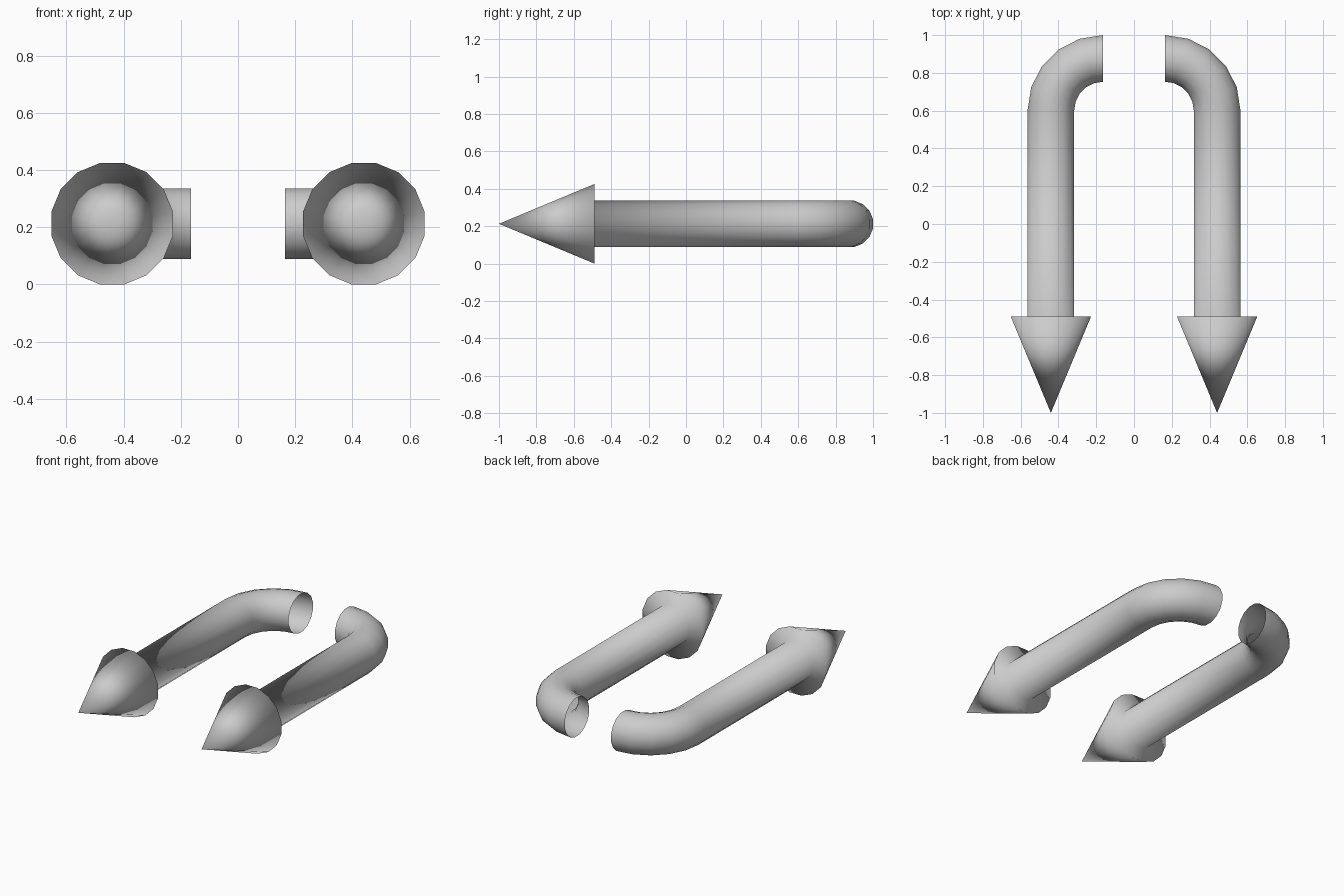
import bpy, bmesh, math
from mathutils import Vector

if "Cube" in bpy.data.objects:
    bpy.data.objects.remove(bpy.data.objects["Cube"])

SIDES = 16
X, Z = 0.44, 0.2125          # shaft axis
FLAT = math.cos(math.pi / SIDES)
TUBE_R, HEAD_R = 0.1235 / FLAT, 0.2125 / FLAT
BEND_R, BEND_Y, STEPS = 0.275, 0.6015, 5

bm = bmesh.new()


def ring(centre, out, radius):
    """Ring of vertices in the plane spanned by 'out' and z."""
    verts = []
    for i in range(SIDES):
        a = 2 * math.pi * (i + 0.5) / SIDES
        offset = out * math.cos(a) + Vector((0, 0, math.sin(a)))
        verts.append(bm.verts.new(centre + offset * radius))
    return verts


def bridge(a, b):
    for i in range(SIDES):
        j = (i + 1) % SIDES
        bm.faces.new((a[i], a[j], b[j], b[i]))


# arrow head: cone rim, then the flat shoulder stepping in to the shaft
right = Vector((1, 0, 0))
neck = Vector((X, -0.49, Z))
rings = [ring(neck, right, HEAD_R), ring(neck, right, TUBE_R)]

# shaft and quarter bend, open at its end
for k in range(STEPS + 1):
    t = math.pi / 2 * k / STEPS
    out = Vector((math.cos(t), math.sin(t), 0))
    centre = Vector((X - BEND_R, BEND_Y, Z)) + out * BEND_R
    rings.append(ring(centre, out, TUBE_R))
for a, b in zip(rings, rings[1:]):
    bridge(a, b)

# cone tip
tip = bm.verts.new((X, -1, Z))
for i in range(SIDES):
    bm.faces.new((tip, rings[0][(i + 1) % SIDES], rings[0][i]))

bmesh.ops.recalc_face_normals(bm, faces=bm.faces)
for f in bm.faces:
    f.smooth = True
mesh = bpy.data.meshes.new("bent_arrows")
bm.to_mesh(mesh)
bm.free()
arrows = bpy.data.objects.new("bent_arrows", mesh)
bpy.context.collection.objects.link(arrows)

# second arrow mirrored across x = 0
mirror = arrows.modifiers.new("mirror", 'MIRROR')
mirror.use_axis[0] = True
mirror.use_mirror_merge = False
